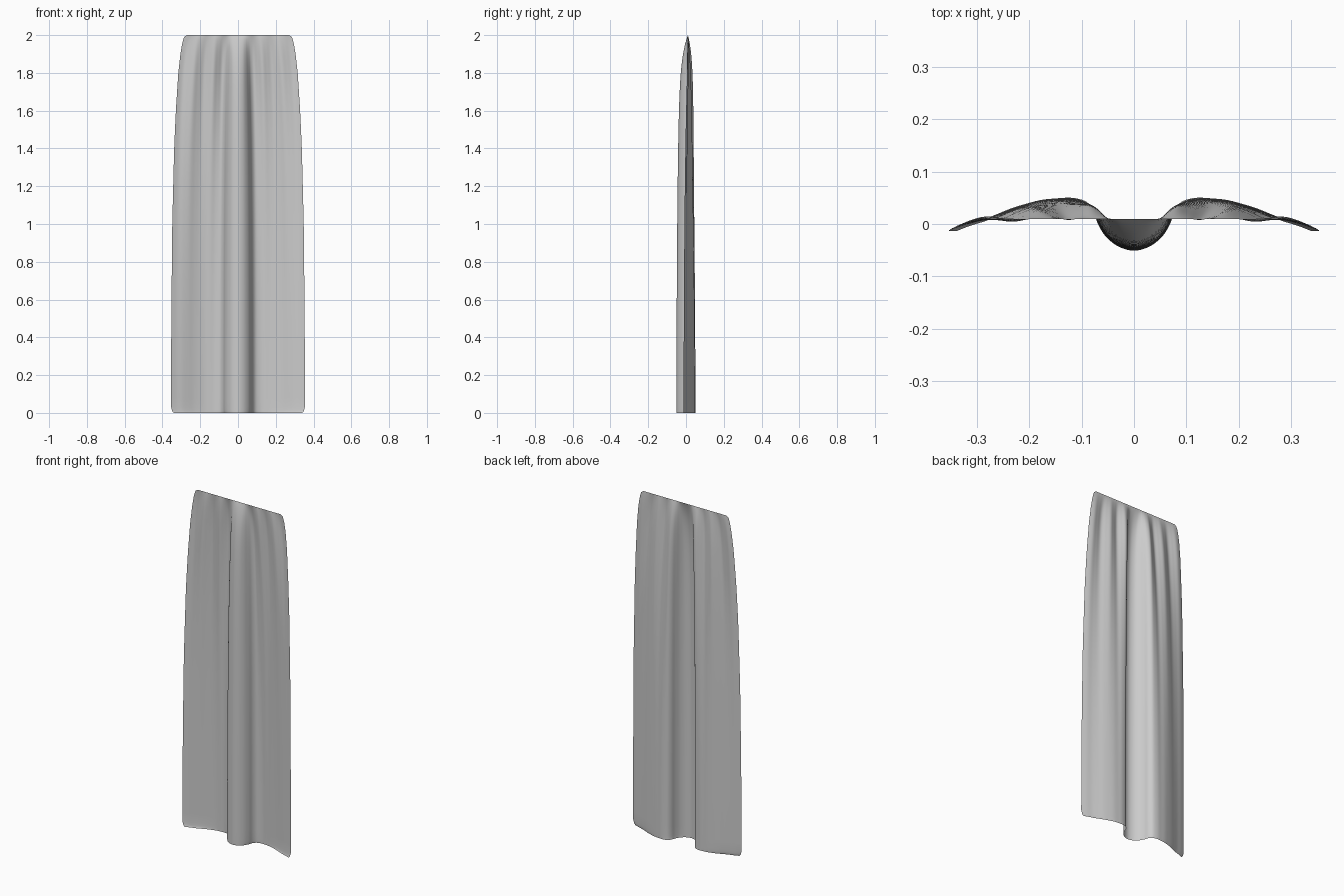
import bpy, bmesh, math
from mathutils import Vector

if "Cube" in bpy.data.objects:
    bpy.data.objects.remove(bpy.data.objects["Cube"])

# Half cross-sections (x, y) from centre to edge, matched point for point
gathered = [(0, -.027), (.025, -.020), (.040, -.004), (.052, .016), (.066, .032), (.084, .036),
            (.104, .018), (.127, .001), (.152, .012), (.177, .023), (.203, .012), (.230, -.001),
            (.258, .010), (.285, .020), (.312, .012)]
hem = [(0, -.051), (.030, -.043), (.054, -.024), (.069, .000), (.079, .026), (.095, .043),
       (.122, .050), (.150, .049), (.178, .046), (.206, .039), (.235, .030), (.265, .018),
       (.296, .006), (.327, -.003), (.355, -.013)]
# Half width of the panel by height
outline = [(0, .338), (.006, .347), (.03, .354), (.3, .354), (.6, .352), (1.0, .348), (1.4, .338),
           (1.6, .329), (1.8, .316), (1.9, .305), (1.96, .295), (1.99, .285), (2.0, .272)]


def smooth_at(points, t):
    """Catmull-Rom point at parameter t in 0..1."""
    n = len(points) - 1
    i = min(int(t * n), n - 1)
    f = t * n - i
    g = lambda k: Vector(points[max(0, min(n, k))])
    p0, p1, p2, p3 = g(i - 1), g(i), g(i + 1), g(i + 2)
    if i == 0:
        p0 = Vector((-p2.x, p2.y))
    return .5 * (2 * p1 + (p2 - p0) * f + (2 * p0 - 5 * p1 + 4 * p2 - p3) * f ** 2
                 + (3 * p1 - p0 - 3 * p2 + p3) * f ** 3)


def half_width(z):
    for (z0, w0), (z1, w1) in zip(outline, outline[1:]):
        if z <= z1:
            return w0 + (w1 - w0) * (z - z0) / (z1 - z0)
    return outline[-1][1]


# Draped curtain panel: pleats at the top merge into broad folds at the hem
COLS = 84
heights = [0, .003, .008, .016, .03] + [.03 + .05 * i for i in range(1, 35)]
heights += [1.75 + .02 * i for i in range(12)] + [1.98, 1.985, 1.99, 1.995, 2.0]
bm = bmesh.new()
rows = []
for z in heights:
    d = 2 - z
    depth = 1 - math.exp(-d / .1)
    blend = (1 - math.exp(-d / .7)) / (1 - math.exp(-2 / .7))
    edge = gathered[-1][0] * (1 - blend) + hem[-1][0] * blend
    row = []
    for j in range(-COLS, COLS + 1):
        t = abs(j) / COLS
        p = smooth_at(gathered, t).lerp(smooth_at(hem, t), blend)
        # width correction acts mostly at the outer edge
        k = 1 + (half_width(z) / edge - 1) * (.5 + .5 * t)
        row.append(bm.verts.new((math.copysign(p.x * k, j), .01 + (p.y - .01) * depth, z)))
    rows.append(row)
for a, b in zip(rows, rows[1:]):
    for j in range(2 * COLS):
        bm.faces.new((a[j], a[j + 1], b[j + 1], b[j]))
for f in bm.faces:
    f.smooth = True
mesh = bpy.data.meshes.new("curtain_panel")
bm.to_mesh(mesh)
bm.free()
bpy.context.collection.objects.link(bpy.data.objects.new("curtain_panel", mesh))
